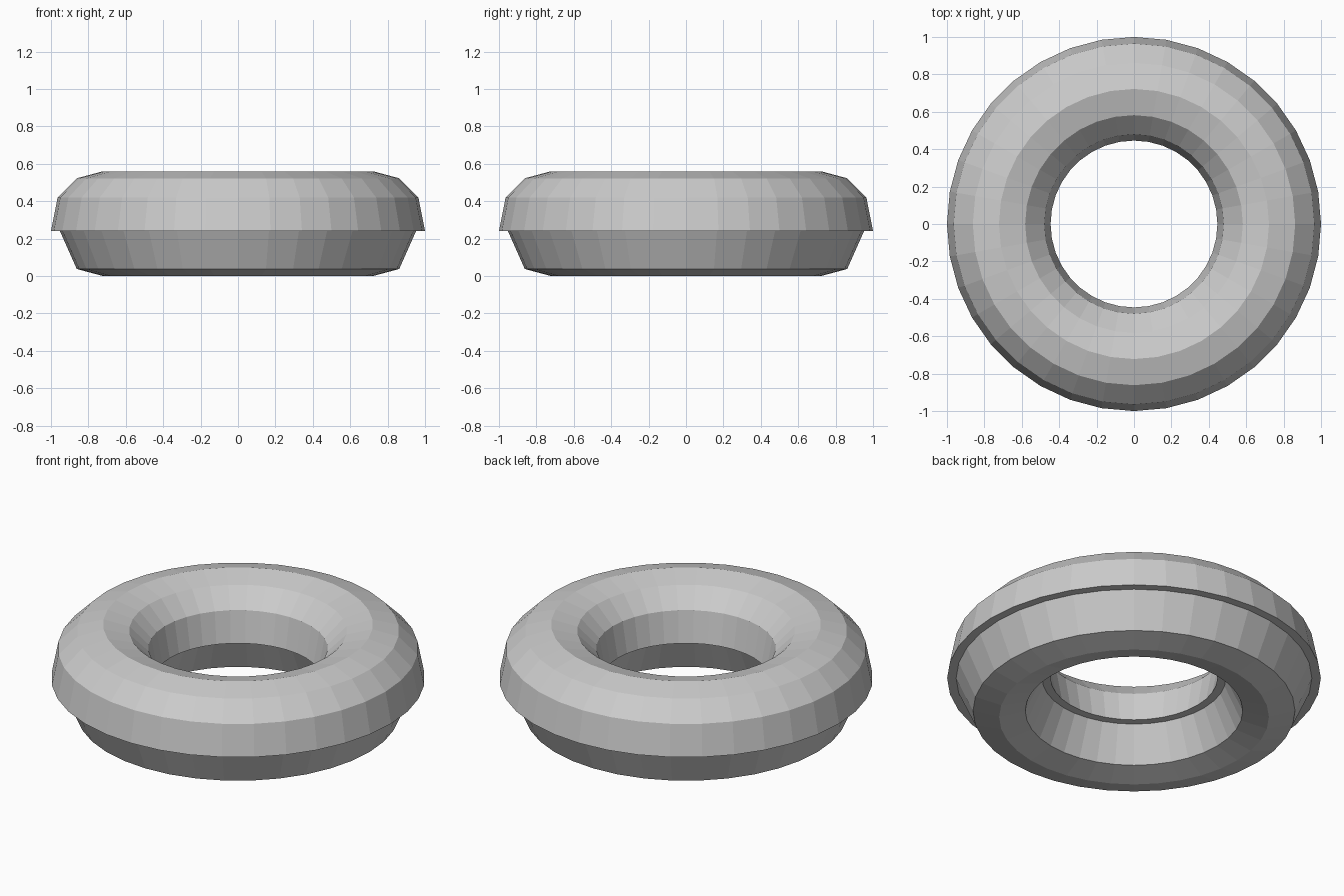
import bpy, bmesh
from math import sin, cos, radians, tau

if "Cube" in bpy.data.objects:
    bpy.data.objects.remove(bpy.data.objects["Cube"])

SIDES = 36
MAJOR, MINOR = 0.722, 0.28   # ring radius and tube radius
SEAM = 0.24                  # height where icing meets dough
LIP, DOUGH = 0.277, 0.23     # half widths of icing and dough at the seam


def tube_arc(start, end):
    """Points of a 12-sided tube section between two angles (degrees)."""
    step = 30 if end > start else -30
    return [(MAJOR + MINOR * cos(radians(a)), MINOR + MINOR * sin(radians(a)))
            for a in range(start, end + step, step)]


def lathe(name, profile):
    """Spin an (r, z) profile around z into a flat-shaded ring."""
    bm = bmesh.new()
    rings = []
    for i in range(SIDES):
        a = tau * i / SIDES
        rings.append([bm.verts.new((r * cos(a), r * sin(a), z)) for r, z in profile])
    for i in range(SIDES):
        p, q = rings[i], rings[(i + 1) % SIDES]
        for j in range(len(profile) - 1):
            bm.faces.new((p[j], q[j], q[j + 1], p[j + 1]))
    mesh = bpy.data.meshes.new(name)
    bm.to_mesh(mesh)
    bm.free()
    obj = bpy.data.objects.new(name, mesh)
    bpy.context.collection.objects.link(obj)
    return obj


outer_seam, inner_seam = (MAJOR + DOUGH, SEAM), (MAJOR - DOUGH, SEAM)

# Icing: upper half of the tube with a small ledge under each rim
lathe("icing", [outer_seam, (MAJOR + LIP + 0.001, SEAM)] + tube_arc(30, 150)
      + [(MAJOR - LIP + 0.001, SEAM), inner_seam])

# Dough: tapered lower half
lathe("dough", [inner_seam] + tube_arc(240, 300) + [outer_seam])
